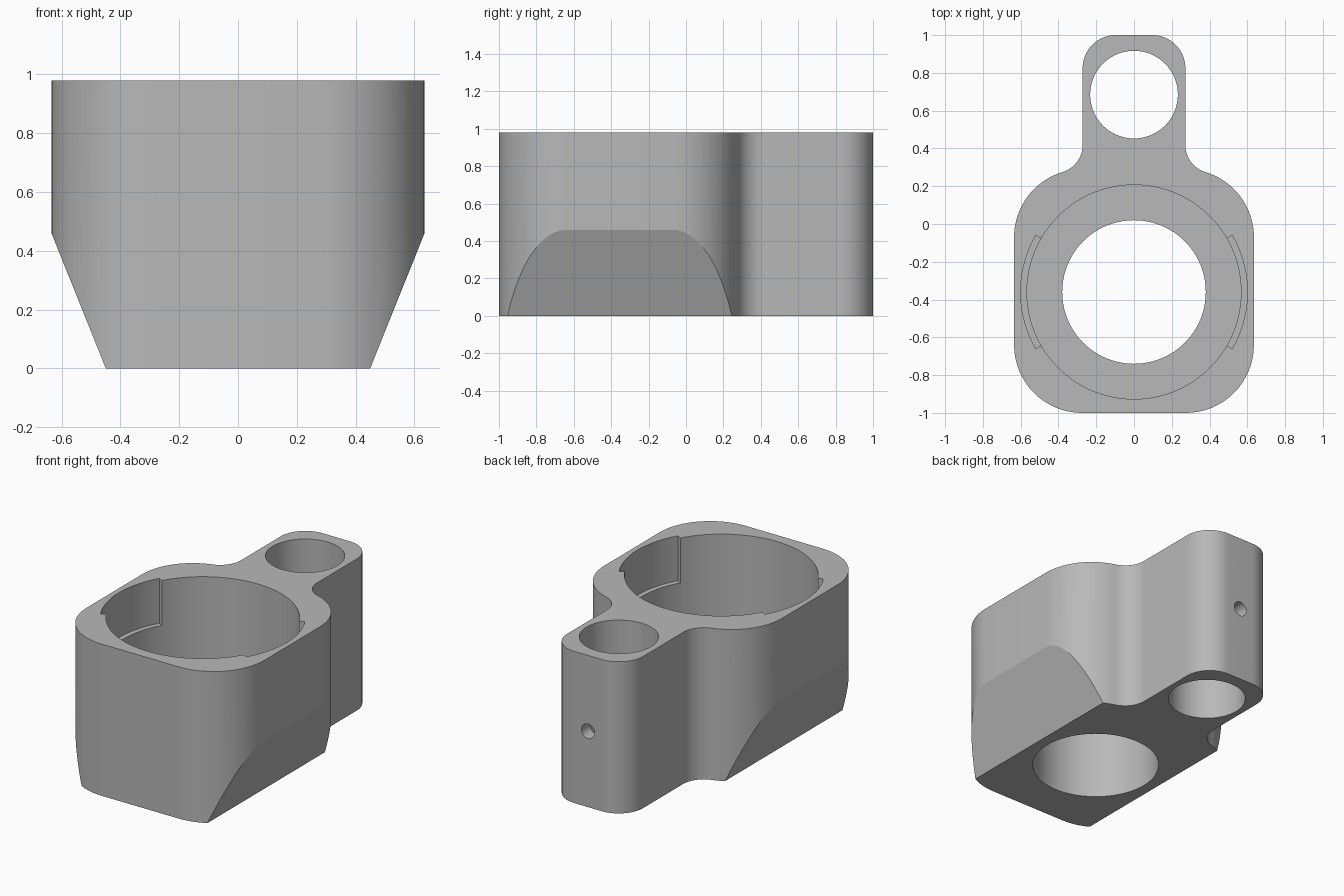
import bpy
import bmesh
from math import cos, sin, pi, radians, sqrt, atan2
from mathutils import Matrix

cube = bpy.data.objects.get("Cube")
if cube:
    bpy.data.objects.remove(cube, do_unlink=True)

HEIGHT = 0.98
BORE_Y = -0.36      # centre of the large bore
POST_Y = 0.685      # centre of the small bore

grey = bpy.data.materials.new("plain grey")
grey.use_nodes = True
colour = (0.48, 0.48, 0.48, 1)
grey.diffuse_color = colour
grey.node_tree.nodes["Principled BSDF"].inputs["Base Color"].default_value = colour


def arc(cx, cy, r, start, end, steps=16):
    return [(cx + r * cos(start + (end - start) * i / steps),
             cy + r * sin(start + (end - start) * i / steps)) for i in range(steps + 1)]


def prism(name, outline, z0, z1, matrix=None):
    """Extrude a closed outline from z0 to z1."""
    bm = bmesh.new()
    base = bm.faces.new([bm.verts.new((x, y, z0)) for x, y in outline])
    top = bmesh.ops.extrude_face_region(bm, geom=[base])["geom"]
    verts = [v for v in top if isinstance(v, bmesh.types.BMVert)]
    bmesh.ops.translate(bm, verts=verts, vec=(0, 0, z1 - z0))
    bmesh.ops.recalc_face_normals(bm, faces=bm.faces)
    if matrix:
        bm.transform(matrix)
    mesh = bpy.data.meshes.new(name)
    bm.to_mesh(mesh)
    bm.free()
    mesh.materials.append(grey)
    obj = bpy.data.objects.new(name, mesh)
    bpy.context.collection.objects.link(obj)
    return obj


def disc(cy, r, steps=96):
    return arc(0, cy, r, 0, 2 * pi, steps)[:-1]


# Outline of the right half: front corner, shoulder, concave fillet, post corner
corner, fillet, neck = 0.36, 0.15, 0.272
cx, shoulder_y = 0.635 - corner, -0.07
fx = neck + fillet
fy = shoulder_y + sqrt((corner + fillet) ** 2 - (fx - cx) ** 2)
meet = atan2(fy - shoulder_y, fx - cx)
half = (arc(cx, -1 + corner, corner, -pi / 2, 0)
        + arc(cx, shoulder_y, corner, 0, meet)
        + arc(fx, fy, fillet, meet + pi, pi)[1:]
        + arc(neck - 0.175, 1 - 0.175, 0.175, 0, pi / 2))
outline = half + [(-x, y) for x, y in reversed(half)]
holder = prism("holder_body", outline, 0, HEIGHT)

# Bores, recess and cable hole
cutters = [
    prism("large_bore_cutter", disc(BORE_Y, 0.38), -0.1, 0.6),
    prism("recess_cutter", disc(BORE_Y, 0.567), 0.45, 1.1),
    prism("small_bore_cutter", disc(POST_Y, 0.232), -0.1, 1.1),
    prism("back_hole_cutter", disc(0, 0.047, 32), 0.75, 1.1,
          Matrix.Translation((0, 0, HEIGHT / 2)) @ Matrix.Rotation(-pi / 2, 4, 'X')),
]

# Side slots in the recess wall and sloped lower sides, on both sides
for side, label in ((1, "left"), (-1, "right")):
    a = radians(30)
    sector = arc(0, 0, 0.6, -a, a, 24) + arc(0, 0, 0.5, a, -a, 24)
    cutters.append(prism(label + "_slot_cutter",
                         [(side * x, y + BORE_Y) for x, y in sector], 0.69, 1.1))
    slope = 0.185 / 0.46
    wedge = [(side * (0.45 - 0.1 * slope), -0.1), (side * 0.9, -0.1),
             (side * 0.9, 0.46 + 0.265 / slope), ]
    cutters.append(prism(label + "_slope_cutter", wedge, -1.2, 1.2,
                         Matrix.Rotation(pi / 2, 4, 'X')))

bpy.ops.object.select_all(action='DESELECT')
bpy.context.view_layer.objects.active = holder
holder.select_set(True)
for cutter in cutters:
    mod = holder.modifiers.new(cutter.name, 'BOOLEAN')
    mod.operation = 'DIFFERENCE'
    mod.solver = 'EXACT'
    mod.object = cutter
    bpy.ops.object.modifier_apply(modifier=mod.name)
    bpy.data.objects.remove(cutter, do_unlink=True)

# Smooth curved walls, crisp rims
bpy.ops.object.shade_smooth_by_angle(angle=radians(15))
